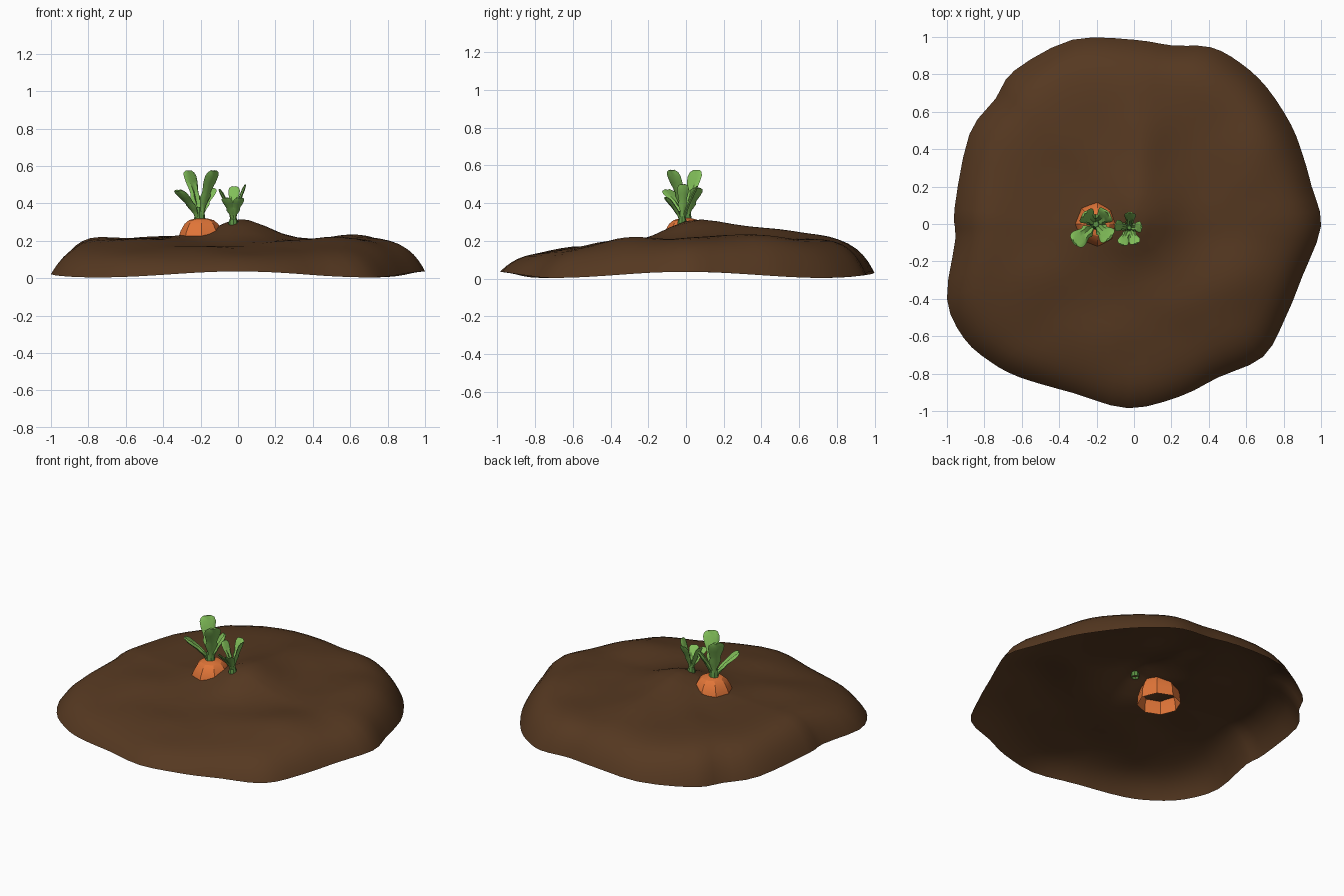
import bpy, bmesh, math
from mathutils import Vector, noise

if "Cube" in bpy.data.objects:
    bpy.data.objects.remove(bpy.data.objects["Cube"])


def material(name, col):
    m = bpy.data.materials.new(name)
    m.diffuse_color = (*col, 1)
    m.use_nodes = True
    m.node_tree.nodes["Principled BSDF"].inputs["Base Color"].default_value = m.diffuse_color
    return m


SOIL = material("soil", (0.092, 0.040, 0.015))
ORANGE = material("carrot_orange", (0.76, 0.18, 0.04))
LEAF = material("leaf_green", (0.22, 0.52, 0.10))
STEM = material("stem_green", (0.11, 0.30, 0.06))


def make(name, verts, faces, mat, smooth):
    me = bpy.data.meshes.new(name)
    me.from_pydata(verts, [], faces)
    bm = bmesh.new()
    bm.from_mesh(me)
    bmesh.ops.recalc_face_normals(bm, faces=bm.faces)
    bm.to_mesh(me)
    bm.free()
    me.materials.append(mat)
    ob = bpy.data.objects.new(name, me)
    bpy.context.collection.objects.link(ob)
    if smooth:
        bpy.context.view_layer.objects.active = ob
        ob.select_set(True)
        bpy.ops.object.shade_smooth_by_angle(angle=math.radians(smooth))
        ob.select_set(False)
    return ob


def bridge(rings, n):
    """Quads between consecutive closed loops of n vertices."""
    return [(r * n + i, r * n + (i + 1) % n, (r + 1) * n + (i + 1) % n, (r + 1) * n + i)
            for r in range(rings - 1) for i in range(n)]


def lerp_table(table, x):
    for (a, va), (b, vb) in zip(table, table[1:]):
        if x <= b:
            return va + (vb - va) * max(0, (x - a) / (b - a))
    return table[-1][1]


# Soil mound: open shell, wavy outline, bumpy top, steep rim
outline = [(1, -.01), (.95, .2), (.905, .36), (.84, .53), (.71, .73), (.57, .86), (.41, .945), (.2, .955),
           (0, .985), (-.33, .985), (-.64, .82), (-.74, .67), (-.88, .48), (-.96, .08), (-.955, -.08),
           (-1, -.4), (-.91, -.61), (-.77, -.735), (-.61, -.82), (-.32, -.905), (-.03, -.985), (.25, -.92),
           (.45, -.82), (.69, -.71), (.81, -.5), (.9, -.28)]
rim = []
for i in range(len(outline)):
    p0, p1, p2, p3 = (Vector(outline[(i + k) % len(outline)]) for k in (-1, 0, 1, 2))
    for s in range(3):
        t = s / 3
        rim.append(0.5 * (2 * p1 + (p2 - p0) * t + (2 * p0 - 5 * p1 + 4 * p2 - p3) * t * t
                          + (3 * p1 - p0 - 3 * p2 + p3) * t ** 3))

base_height = [(-1, .125), (-.8, .14), (-.4, .175), (0, .208), (.4, .21), (.8, .213), (1, .21)]
# (x, y, height, width in x, width in y)
bumps = [(.02, .06, .1, .13, .16), (.03, .45, .05, .11, .2), (.65, .35, .03, .12, .2),
         (-.8, -.05, .025, .13, .2), (.24, -.42, .025, .12, .1), (.54, -.3, .035, .14, .12),
         (-.5, -.3, .02, .14, .14), (-.2, -.6, .012, .13, .09), (-.27, -.05, .02, .12, .13),
         (-.4, .5, .012, .2, .2)]


def height(x, y):
    h = lerp_table(base_height, y)
    for bx, by, a, sx, sy in bumps:
        h += a * math.exp(-((x - bx) / sx) ** 2 / 2 - ((y - by) / sy) ** 2 / 2)
    return h + .007 * noise.noise(Vector((x * 5, y * 5, 1.7)))


N, RINGS = len(rim), 18
verts = []
for r in range(1, RINGS + 1):
    t = math.sin(math.pi / 2 * r / RINGS)
    for p in rim:
        x, y = p * t
        low = .02 + .016 * math.cos(4 * math.atan2(y, x))
        verts.append((x, y, low + (height(x, y) - low) * (1 - t ** 12)))
verts.append((0, 0, height(0, 0)))
faces = bridge(RINGS, N) + [(len(verts) - 1, i, (i + 1) % N) for i in range(N)]
make("soil_mound", verts, faces, SOIL, 40)


def lathe(name, center, profile, n, mat, smooth=0):
    """Revolved profile of (radius, z), open at the bottom, capped on top."""
    vs = [(center[0] + r * math.cos(2 * math.pi * i / n), center[1] + r * math.sin(2 * math.pi * i / n), z)
          for r, z in profile for i in range(n)]
    top = tuple(range((len(profile) - 1) * n, len(profile) * n))
    make(name, vs, bridge(len(profile), n) + [top], mat, smooth)


# Carrot crown poking out of the soil, open underneath
lathe("carrot", (-.196, 0), [(.132, .14), (.128, .2), (.112, .25), (.09, .29), (.066, .31), (.03, .32)],
      8, ORANGE, 25)

# Leaf outline: (position along the leaf, half width)
leaf_shape = [(0, .012), (.2, .015), (.32, .028), (.45, .039), (.53, .032), (.62, .037),
              (.76, .047), (.88, .05), (.96, .042), (1, .024)]
# Leaf cross-section: two rounded halves meeting at a centre groove
section = ((-1, 0), (-.55, .9), (0, .1), (.55, .9), (1, 0), (.5, -.8), (0, -1), (-.5, -.8))


def leaf(name, base, tip, size):
    """Folded, lobed leaf curving outward from base to tip."""
    base, tip = Vector(base), Vector(tip)
    d = tip - base
    flat = Vector((d.x, d.y, 0))
    side = Vector((-d.y, d.x, 0)).normalized()
    inner = side.cross(d).normalized()
    if inner.z < 0:
        inner.negate()
    vs = []
    for t, w in leaf_shape:
        c = base + flat * t ** 1.4 + Vector((0, 0, d.z * t))
        thick = .013 * size * (1 if t < .95 else .6)
        vs += [c + side * w * size * u + inner * thick * v for u, v in section]
    n = len(leaf_shape)
    make(name, vs, bridge(n, 8) + [tuple(range(8)), tuple(range((n - 1) * 8, n * 8))], LEAF, 50)


def plant(name, base, tips, size, stem):
    lathe(name + "_stem", base, stem, 8, STEM, 40)
    for i, tip in enumerate(tips):
        start = Vector(base) + Vector((tip[0] - base[0], tip[1] - base[1], 0)) * .1
        leaf(f"{name}_leaf_{i + 1}", start, tip, size)


# Large carrot top
plant("carrot_top", (-.205, 0, .32),
      [(-.13, -.075, .575), (-.265, .055, .575), (-.32, -.1, .47), (-.14, .06, .48)], 1.0,
      [(.034, .30), (.028, .33), (.026, .36), (.016, .38)])

# Small sprout beside it
plant("sprout", (-.025, -.02, .31),
      [(.04, -.015, .5), (-.1, -.005, .475), (-.065, -.11, .43), (.01, -.105, .43), (-.02, .06, .49)], .62,
      [(.024, .27), (.025, .3), (.018, .32), (.016, .35), (.01, .365)])
